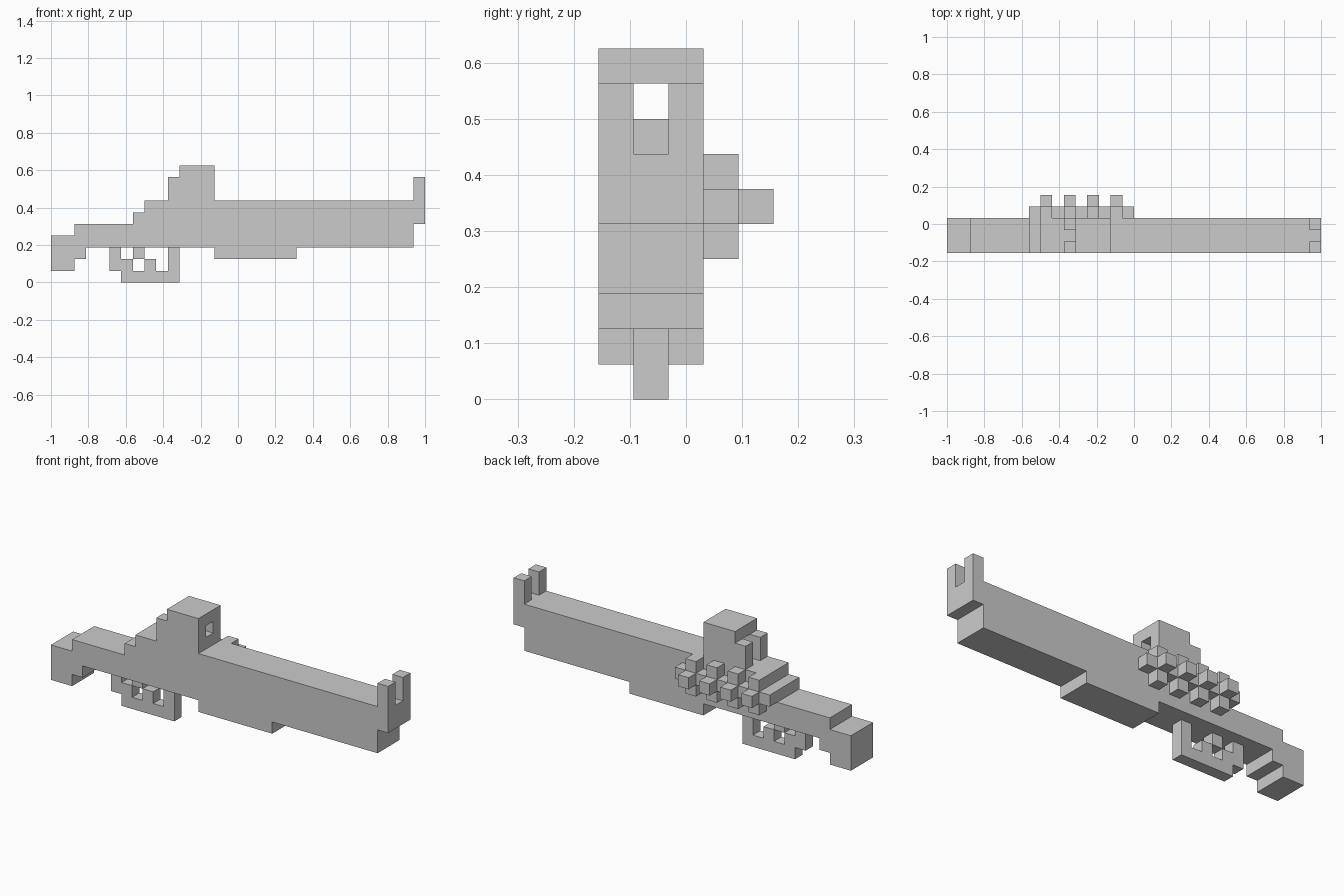
import bpy, bmesh

if "Cube" in bpy.data.objects:
    bpy.data.objects.remove(bpy.data.objects["Cube"])

U = 1 / 16                      # size of one block
ORIGIN = (-16, -2.5, 0)         # block-grid corner, so the model is centred


def place(x, y, z):
    return tuple((c + o) * U for c, o in zip((x, y, z), ORIGIN))


def extrude(name, outline, y0, y1):
    """Extrude an x/z outline (in blocks) from y0 to y1."""
    bm = bmesh.new()
    face = bm.faces.new([bm.verts.new(place(x, y0, z)) for x, z in outline])
    moved = bmesh.ops.extrude_face_region(bm, geom=[face])["geom"]
    verts = [v for v in moved if isinstance(v, bmesh.types.BMVert)]
    bmesh.ops.translate(bm, verts=verts, vec=(0, (y1 - y0) * U, 0))
    bmesh.ops.recalc_face_normals(bm, faces=bm.faces)
    mesh = bpy.data.meshes.new(name)
    bm.to_mesh(mesh)
    bm.free()
    obj = bpy.data.objects.new(name, mesh)
    bpy.context.collection.objects.link(obj)
    return obj


def block(name, x0, x1, y0, y1, z0, z1):
    return extrude(name, [(x0, z0), (x1, z0), (x1, z1), (x0, z1)], y0, y1)


# Stock, receiver, barrel and muzzle in one stepped outline
body = extrude("body", [
    (0, 1), (2, 1), (2, 2), (3, 2), (3, 3), (14, 3), (14, 2), (21, 2), (21, 3),
    (31, 3), (31, 5), (32, 5), (32, 7), (14, 7), (14, 10), (11, 10), (11, 9),
    (11, 7), (8, 7), (8, 6), (7, 6), (7, 5), (2, 5), (2, 4), (0, 4)], 0, 3)

# Sight tunnel through the raised housing
cutter = block("sight_tunnel_cutter", 10.5, 14.5, 1, 2, 8, 9)
cut = body.modifiers.new("sight_tunnel", 'BOOLEAN')
cut.operation = 'DIFFERENCE'
cut.solver = 'EXACT'
cut.object = cutter
bpy.context.view_layer.objects.active = body
body.select_set(True)
bpy.ops.object.modifier_apply(modifier=cut.name)
bpy.data.objects.remove(cutter)

# Paired sight posts, rear and front
for side, y in (("near", 0), ("far", 2)):
    block(f"rear_sight_post_{side}", 10, 11, y, y + 1, 7, 9)
    block(f"front_sight_post_{side}", 31, 32, y, y + 1, 7, 9)

# Trigger guard and trigger
extrude("trigger_guard", [
    (5, 3), (5, 1), (6, 1), (6, 0), (11, 0), (11, 3), (10, 3), (10, 1),
    (9, 1), (9, 2), (8, 2), (8, 1), (7, 1), (7, 2), (6, 2), (6, 3)], 1, 2)
block("trigger", 7, 8, 1, 2, 2, 3)

# Row of spare cartridges on the far side: joined plus shapes with tips
centres = range(8, 15, 2)
upper, lower = [(7, 6)], [(7, 5)]
for x in centres:
    upper += [(x, 6), (x, 7), (x + 1, 7), (x + 1, 6)]
    lower += [(x, 5), (x, 4), (x + 1, 4), (x + 1, 5)]
    block(f"cartridge_tip_{x // 2 - 3}", x, x + 1, 4, 5, 5, 6)
extrude("cartridge_row", lower + [(16, 5), (16, 6)] + upper[::-1], 3, 4)
